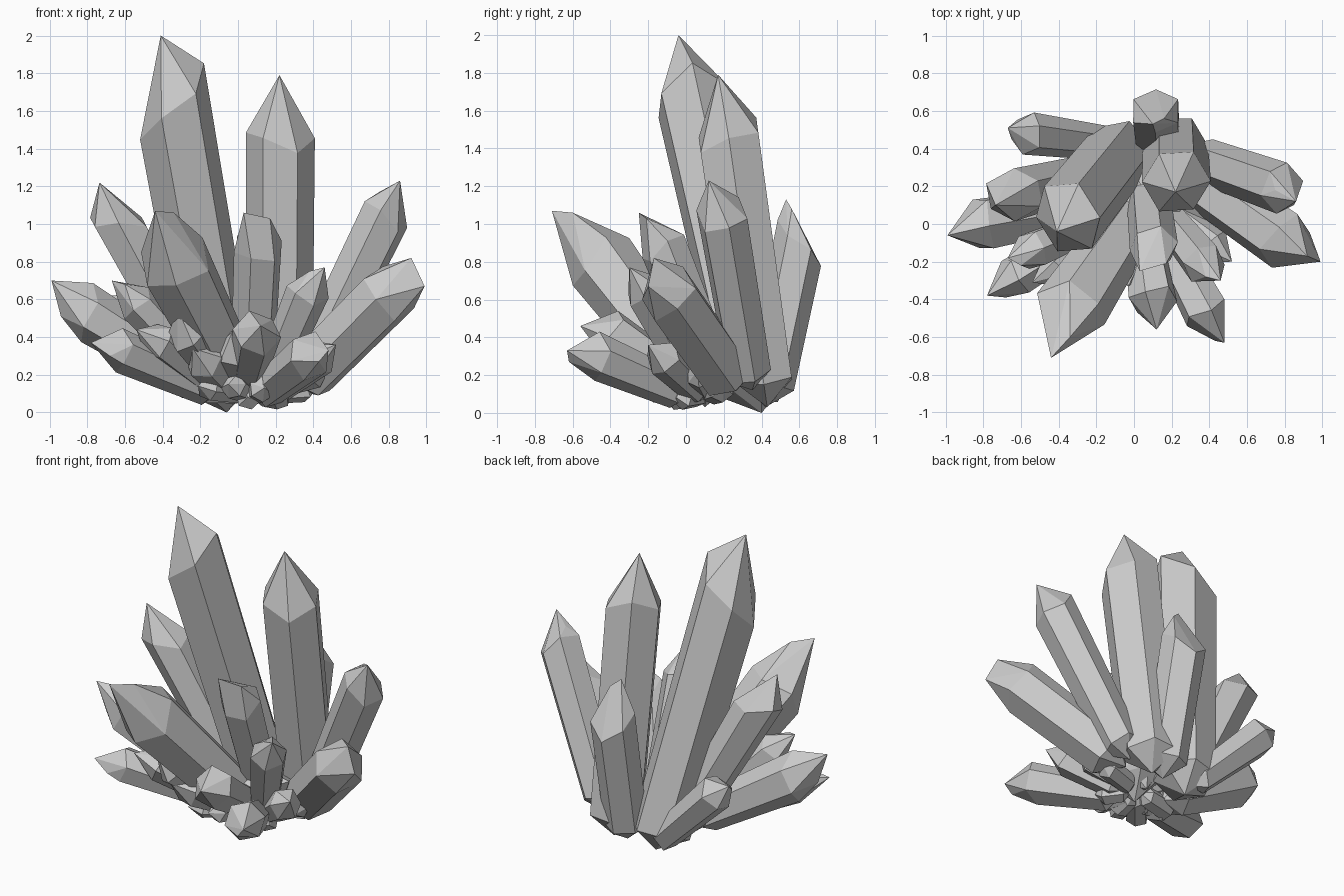
import bpy, bmesh, math, random
from mathutils import Vector

if "Cube" in bpy.data.objects:
    bpy.data.objects.remove(bpy.data.objects["Cube"])

random.seed(4)


def crystal(name, root, mid, tips, r, tilt=(0, 0, 0), spin=0.0, taper=0.8):
    """Six-sided crystal: pointed root, shoulder ring centred on mid, one or two tip points."""
    root, mid, tilt = Vector(root), Vector(mid), Vector(tilt)
    axis = (mid - root).normalized()
    u = axis.cross(Vector((0, 1, 0.01))).normalized()
    v = axis.cross(u)
    pts = [root] + [Vector(t) for t in tips]
    for i in range(6):
        a = math.radians(60 * i + spin)
        d = (u * math.cos(a) + v * math.sin(a)) * r
        lift = d.dot(tilt) + (0.12 if i % 2 else -0.12) * r
        pts.append(mid + d + axis * lift)
        pts.append(root + d * taper + axis * r * random.uniform(0.6, 0.9))
    bm = bmesh.new()
    for p in pts:
        bm.verts.new(p)
    hull = bmesh.ops.convex_hull(bm, input=bm.verts)
    loose = [g for g in hull["geom_interior"] if isinstance(g, bmesh.types.BMVert)]
    bmesh.ops.delete(bm, geom=loose, context="VERTS")
    bmesh.ops.dissolve_limit(bm, angle_limit=math.radians(3), verts=bm.verts, edges=bm.edges)
    bmesh.ops.recalc_face_normals(bm, faces=bm.faces)
    me = bpy.data.meshes.new(name)
    bm.to_mesh(me)
    bm.free()
    bpy.context.collection.objects.link(bpy.data.objects.new(name, me))


# Tall pair and the shorter one behind them
crystal("tall_left_crystal", (-.06, .40, 0), (-.35, .035, 1.65), [(-.41, -.04, 2)], .205, (.7, .1, 0), 10, .92)
crystal("tall_right_crystal", (.22, .43, .03), (.225, .225, 1.47), [(.22, .17, 1.79)], .183, (-.2, .2, 0), 0, .95)
crystal("back_crystal", (.13, .42, .03), (.115, .6, .9), [(.1, .53, 1.13), (.16, .56, 1.08)], .137, (0, -.6, 0), 30, .95)

# Front upright and large front-left crystal
crystal("front_upright_crystal", (.07, .2, .08), (.105, -.12, .88), [(.03, -.25, 1.06), (.17, -.21, 1.03)], .13, (0, .3, 0), 15, .9)
crystal("front_left_crystal", (.02, .08, .1), (-.335, -.45, .8), [(-.44, -.71, 1.07), (-.34, -.6, 1.06)], .195, (-.2, 0, .3), 15)

# Left fan
crystal("left_upper_crystal", (-.15, .28, .1), (-.635, .155, 1.01), [(-.735, .1, 1.22)], .14, (-.6, 0, 0), 30)
crystal("left_far_crystal", (-.12, .12, .11), (-.8, .0, .53), [(-.99, -.06, .7), (-.94, -.03, .51)], .15, (0, 0, .3), 0)
crystal("left_back_crystal", (-.08, .42, .06), (-.56, .48, .54), [(-.67, .51, .62), (-.65, .45, .57)], .115, (0, 0, .2), 20)
crystal("left_low_crystal", (-.1, .05, .1), (-.63, -.28, .33), [(-.78, -.38, .37), (-.68, -.39, .3)], .115, (0, 0, .2), 0)
crystal("left_inner_crystal", (-.1, .05, .12), (-.54, -.14, .58), [(-.67, -.18, .7), (-.6, -.22, .68)], .105, (0, 0, 0), 10)

# Right fan
crystal("right_upper_crystal", (.33, .35, .12), (.785, .19, 1.05), [(.86, .12, 1.23), (.75, .18, 1.17)], .137, (-.3, 0, 0), 15, .9)
crystal("right_lower_crystal", (.29, .27, .12), (.8, -.09, .63), [(.92, -.17, .82), (.99, -.2, .67)], .16, (0, .1, .1), 20, .95)
crystal("right_inner_crystal", (.14, .08, .1), (.37, -.21, .64), [(.46, -.3, .77), (.38, -.28, .75)], .115, (0, 0, 0), 0)
crystal("front_right_crystal", (.12, .02, .09), (.38, -.47, .3), [(.48, -.63, .33), (.43, -.62, .27)], .125, (0, 0, .3), 10)

# Front low crystals: root, shoulder, tip, radius
LOW = [
    ((.04, 0, .16), (.1, -.4, .42), (.12, -.56, .46), .13),
    ((-.05, .05, .12), (-.27, -.31, .42), (-.32, -.4, .55), .11),
    ((-.08, .05, .1), (-.42, -.25, .38), (-.54, -.31, .44), .1),
    ((-.02, .05, .1), (-.18, -.24, .28), (-.24, -.36, .34), .11),
    ((.02, .05, .1), (-.03, -.24, .33), (-.03, -.33, .43), .1),
    ((.15, .1, .08), (.43, -.12, .29), (.52, -.2, .36), .1),
]
for i, (root, mid, tip, r) in enumerate(LOW):
    crystal(f"low_crystal_{i + 1}", root, mid, [tip], r, (0, 0, .1), 25 * i)

# Tiny nubs around the underside
NUBS = [(-.05, -.24, .15), (-.21, -.22, .14), (.14, -.24, .13), (.26, -.05, .08), (.42, .2, .13),
        (-.28, .02, .12), (.05, -.12, .08), (.48, .06, .22)]
for i, p in enumerate(NUBS):
    p = Vector(p)
    root = Vector((.08, .12, .1)).lerp(p, .1)
    crystal(f"base_nub_{i + 1}", root, root.lerp(p, .8), [p], .07, (0, 0, 0), 17 * i, .9)

# Rocky core joining the roots
crystal("core", (.08, .1, .03), (.08, .13, .28), [(.1, .1, .36)], .2)
